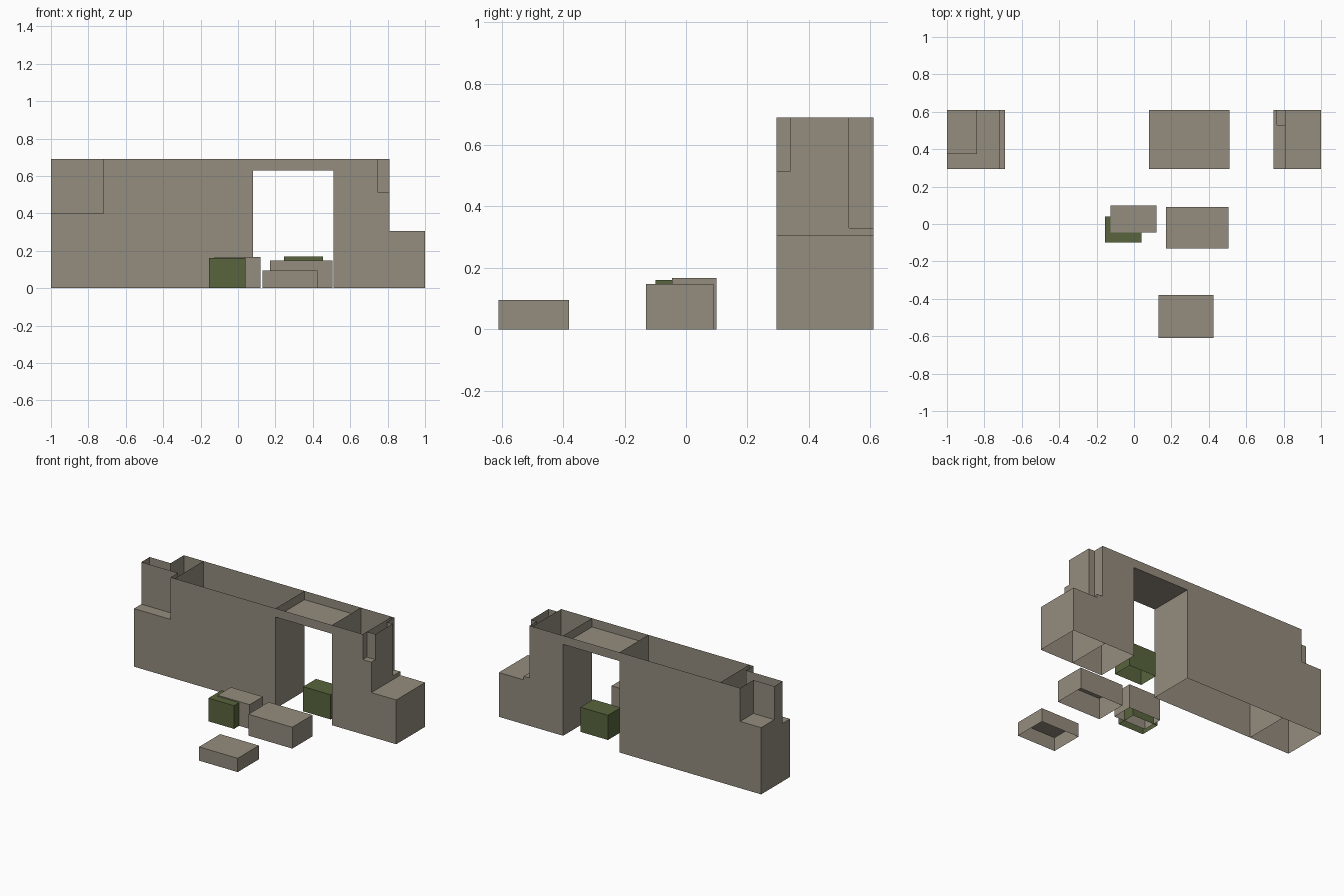
import bpy
import bmesh

old = bpy.data.objects.get("Cube")
if old:
    bpy.data.objects.remove(old, do_unlink=True)


def material(name, color):
    m = bpy.data.materials.new(name)
    m.use_nodes = True
    m.diffuse_color = color
    bsdf = next(n for n in m.node_tree.nodes if n.type == 'BSDF_PRINCIPLED')
    bsdf.inputs["Base Color"].default_value = color
    bsdf.inputs["Roughness"].default_value = 0.9
    return m


stone = material("weathered_stone", (0.296, 0.262, 0.209, 1))
moss = material("moss_green", (0.098, 0.130, 0.048, 1))


def sheet(bm, axis, at, u, v):
    """Flat rectangle across one axis; u and v are ranges on the other two."""
    verts = []
    for a, b in ((u[0], v[0]), (u[1], v[0]), (u[1], v[1]), (u[0], v[1])):
        co = [a, b]
        co.insert("xyz".index(axis), at)
        verts.append(bm.verts.new(co))
    bm.faces.new(verts)


def build(name, mat, sheets):
    bm = bmesh.new()
    for s in sheets:
        sheet(bm, *s)
    bmesh.ops.remove_doubles(bm, verts=bm.verts, dist=0.0005)
    bmesh.ops.recalc_face_normals(bm, faces=bm.faces)
    mesh = bpy.data.meshes.new(name)
    bm.to_mesh(mesh)
    bm.free()
    mesh.materials.append(mat)
    obj = bpy.data.objects.new(name, mesh)
    bpy.context.scene.collection.objects.link(obj)


def block(name, mat, x, y, z):
    """Loose block, hollow and open underneath."""
    build(name, mat,
          [("x", e, y, (0, z)) for e in x]
          + [("y", e, x, (0, z)) for e in y]
          + [("z", z, x, y)])


# Main wall dimensions
L, R = -1.0, 1.0
FRONT, BACK, TOP = 0.295, 0.61, 0.69
DEPTH = (FRONT, BACK)
DOOR = (0.08, 0.51)
LINTEL = 0.63
SHELF_L, SHELF_R = 0.40, 0.305
NOTCH_L, NOTCH_R = 0.46, 0.33
TOWER_L, TOWER_R = -0.84, 0.81
STEP_L, STEP_R = -0.72, 0.745
BACK_R = 0.765
LEDGE_R = 0.515

# Front skin around the doorway, stepped at both ends
build("front_wall", stone, [
    ("y", FRONT, (L, STEP_L), (0, SHELF_L)),
    ("y", FRONT, (STEP_L, DOOR[0]), (0, TOP)),
    ("y", FRONT, DOOR, (LINTEL, TOP)),
    ("y", FRONT, (DOOR[1], STEP_R), (0, TOP)),
    ("y", FRONT, (STEP_R, TOWER_R), (0, LEDGE_R)),
    ("y", FRONT, (TOWER_R, R), (0, SHELF_R)),
])

# Back skin
build("back_wall", stone, [
    ("y", BACK, (L, TOWER_L), (0, NOTCH_L)),
    ("y", BACK, (TOWER_L, DOOR[0]), (0, TOP)),
    ("y", BACK, DOOR, (LINTEL, TOP)),
    ("y", BACK, (DOOR[1], BACK_R), (0, TOP)),
    ("y", BACK, (BACK_R, TOWER_R), (0, NOTCH_R)),
    ("y", BACK, (TOWER_R, R), (0, SHELF_R)),
])

# Door jambs, soffit and inner cross walls
build("doorway", stone,
      [("x", x, DEPTH, (0, TOP)) for x in DOOR]
      + [("z", LINTEL, DOOR, DEPTH)])
build("cross_walls", stone,
      [("x", x, DEPTH, (0, TOP)) for x in (-0.69, STEP_R)])

# Broken left end: front ledge, corner tower and back notch
TY = (0.375, 0.466)
build("left_end", stone, [
    ("x", L, (FRONT, TY[0]), (0, SHELF_L)),
    ("x", L, TY, (0, TOP)),
    ("x", L, (TY[1], BACK), (0, NOTCH_L)),
    ("y", TY[0], (L, STEP_L), (SHELF_L, TOP)),
    ("x", STEP_L, (FRONT, TY[0]), (SHELF_L, TOP)),
    ("y", TY[1], (L, TOWER_L), (NOTCH_L, TOP)),
    ("x", TOWER_L, (TY[1], BACK), (NOTCH_L, TOP)),
    ("z", SHELF_L, (L, STEP_L), DEPTH),
    ("z", NOTCH_L, (L, TOWER_L), (TY[0], BACK)),
    ("z", 0.36, (L, -0.69), DEPTH),
])

# Broken right end: low shelf, corner tower and two notches
RY = (0.34, 0.53)
build("right_end", stone, [
    ("x", R, DEPTH, (0, SHELF_R)),
    ("z", SHELF_R, (STEP_R, R), DEPTH),
    ("x", TOWER_R, (FRONT, RY[0]), (SHELF_R, LEDGE_R)),
    ("x", TOWER_R, RY, (SHELF_R, TOP)),
    ("x", TOWER_R, (RY[1], BACK), (SHELF_R, NOTCH_R)),
    ("y", RY[0], (STEP_R, TOWER_R), (LEDGE_R, TOP)),
    ("y", RY[1], (BACK_R, TOWER_R), (NOTCH_R, TOP)),
    ("x", BACK_R, (RY[1], BACK), (NOTCH_R, TOP)),
    ("z", LEDGE_R, (STEP_R, TOWER_R), (FRONT, RY[1])),
    ("z", LEDGE_R, (STEP_R, BACK_R), (RY[1], BACK)),
    ("z", NOTCH_R, (BACK_R, TOWER_R), (RY[1], BACK)),
])

# Fallen blocks
block("mossy_block_front", moss, (-0.155, 0.04), (-0.10, 0.04), 0.16)
block("mossy_block_doorway", moss, (0.245, 0.455), (0.36, 0.50), 0.17)
block("stone_block_left", stone, (-0.125, 0.12), (-0.045, 0.10), 0.167)
block("stone_block_middle", stone, (0.17, 0.505), (-0.13, 0.09), 0.147)
block("stone_block_front", stone, (0.13, 0.425), (-0.61, -0.38), 0.095)
